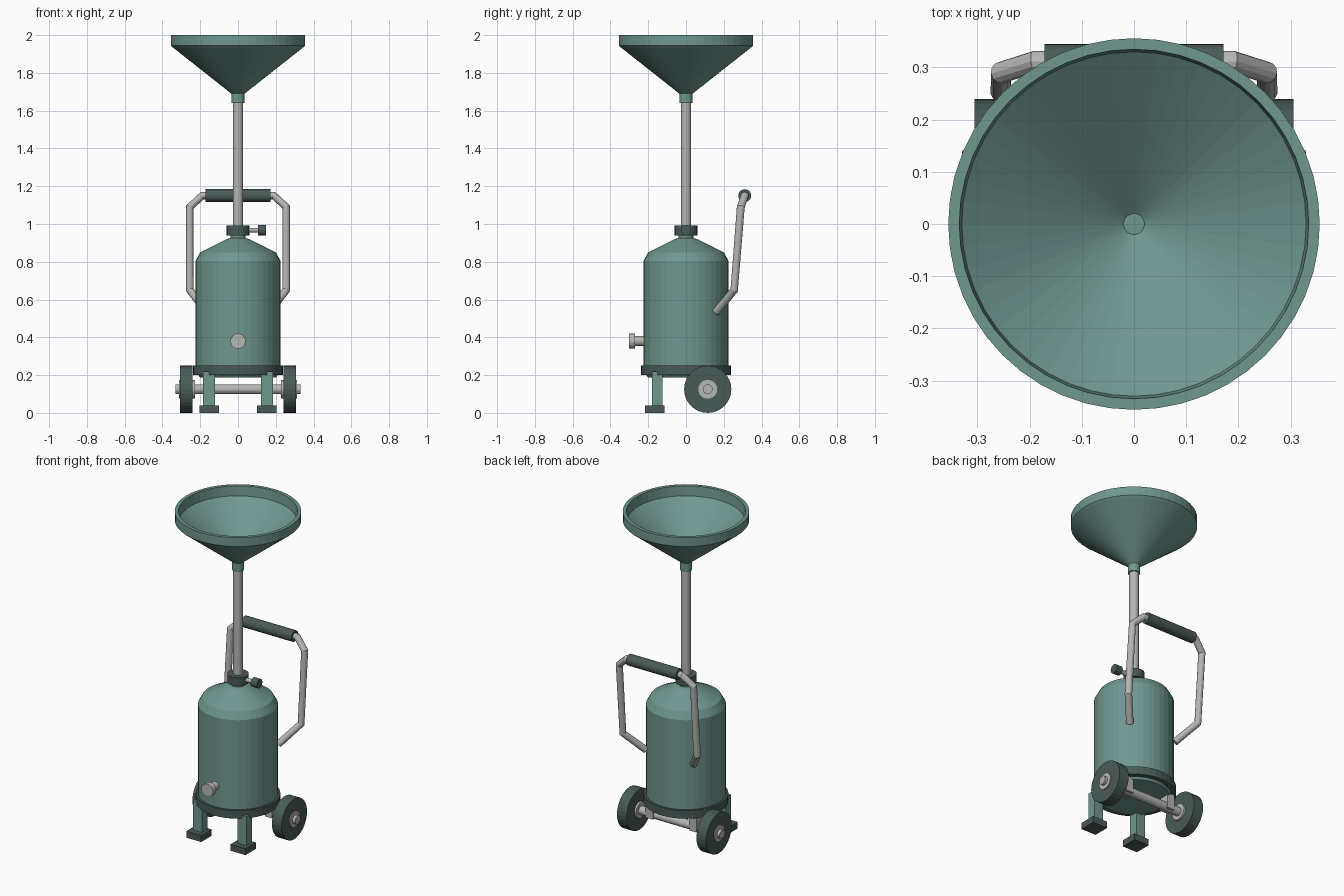
import bpy, bmesh, math
from mathutils import Vector, Matrix

cube = bpy.data.objects.get("Cube")
if cube:
    bpy.data.objects.remove(cube, do_unlink=True)


def make_material(name, rgb):
    m = bpy.data.materials.new(name)
    m.use_nodes = True
    m.diffuse_color = (*rgb, 1)
    m.node_tree.nodes["Principled BSDF"].inputs["Base Color"].default_value = (*rgb, 1)
    return m


TEAL = make_material("teal paint", (0.16, 0.31, 0.28))
DARK = make_material("dark rubber", (0.067, 0.105, 0.096))
STEEL = make_material("light steel", (0.47, 0.48, 0.46))


def finish(name, bm, mat):
    bmesh.ops.recalc_face_normals(bm, faces=bm.faces)
    me = bpy.data.meshes.new(name)
    bm.to_mesh(me)
    bm.free()
    me.materials.append(mat)
    ob = bpy.data.objects.new(name, me)
    bpy.context.collection.objects.link(ob)
    return ob


def lathe(name, profile, mat, sides=40):
    """Revolve (radius, z) points round the z axis, capping both ends."""
    bm = bmesh.new()
    rings = []
    for r, z in profile:
        rings.append([bm.verts.new((r * math.cos(a), r * math.sin(a), z))
                      for a in (math.tau * i / sides for i in range(sides))])
    for low, high in zip(rings, rings[1:]):
        for i in range(sides):
            j = (i + 1) % sides
            bm.faces.new((low[i], low[j], high[j], high[i]))
    bm.faces.new(rings[0])
    bm.faces.new(rings[-1])
    return finish(name, bm, mat)


def rod(name, start, end, radius, mat, sides=24):
    start, end = Vector(start), Vector(end)
    axis = end - start
    turn = axis.to_track_quat('Z', 'Y').to_matrix().to_4x4()
    bm = bmesh.new()
    bmesh.ops.create_cone(bm, cap_ends=True, segments=sides, radius1=radius,
                          radius2=radius, depth=axis.length,
                          matrix=Matrix.Translation((start + end) / 2) @ turn)
    return finish(name, bm, mat)


def box(name, centre, size, mat):
    bm = bmesh.new()
    bmesh.ops.create_cube(bm, size=1, matrix=Matrix.Translation(centre) @ Matrix.Diagonal((*size, 1)))
    return finish(name, bm, mat)


def tube(name, points, radius, mat):
    cu = bpy.data.curves.new(name, 'CURVE')
    cu.dimensions = '3D'
    cu.bevel_depth = radius
    cu.bevel_resolution = 4
    cu.use_fill_caps = True
    sp = cu.splines.new('POLY')
    sp.points.add(len(points) - 1)
    for p, co in zip(sp.points, points):
        p.co = (*co, 1)
    sp.use_smooth = False
    cu.materials.append(mat)
    ob = bpy.data.objects.new(name, cu)
    bpy.context.collection.objects.link(ob)


# Tank with sloping shoulder and base ring
lathe("tank", [(0.2, 0.187), (0.225, 0.22), (0.225, 0.805), (0.2, 0.85),
               (0.06, 0.92), (0.04, 0.925), (0.04, 0.95)], TEAL)
lathe("base_ring", [(0.225, 0.2), (0.238, 0.2), (0.238, 0.25), (0.225, 0.25)], DARK)

# Column, clamp collar and clamp screw
lathe("column", [(0.027, 0.93), (0.027, 1.66)], STEEL, 24)
lathe("clamp_collar", [(0.06, 0.94), (0.06, 0.992)], DARK, 24)
rod("clamp_screw", (0.05, 0, 0.967), (0.115, 0, 0.967), 0.013, STEEL, 16)
rod("clamp_knob", (0.106, 0, 0.967), (0.148, 0, 0.967), 0.028, DARK, 16)

# Funnel: outside from neck to rim, then back down the inside
lathe("funnel", [(0.035, 1.64), (0.035, 1.69), (0.345, 1.935), (0.356, 1.945),
                 (0.356, 2), (0.335, 2), (0.33, 1.94), (0.02, 1.705)], TEAL, 48)

# Drain valve on the front
rod("valve_stem", (0, -0.21, 0.38), (0, -0.275, 0.38), 0.027, STEEL)
rod("valve_knob", (0, -0.27, 0.38), (0, -0.302, 0.38), 0.04, STEEL)

# Handle and grip
side = [(0.165, 0.16, 0.535), (0.255, 0.255, 0.65), (0.255, 0.29, 1.09), (0.19, 0.311, 1.15)]
tube("handle", side + [(-x, y, z) for x, y, z in reversed(side)], 0.021, STEEL)
rod("handle_grip", (-0.172, 0.311, 1.15), (0.172, 0.311, 1.15), 0.034, DARK)

# Axle, wheels, brackets and front legs
rod("axle", (-0.33, 0.115, 0.125), (0.33, 0.115, 0.125), 0.026, STEEL)
for s, label in ((1, "left"), (-1, "right")):
    rod(label + "_wheel", (s * 0.24, 0.115, 0.125), (s * 0.306, 0.115, 0.125), 0.125, DARK, 32)
    rod(label + "_hub", (s * 0.228, 0.115, 0.125), (s * 0.312, 0.115, 0.125), 0.05, STEEL)
    box(label + "_axle_bracket", (s * 0.15, 0.115, 0.155), (0.05, 0.06, 0.1), STEEL)
    box(label + "_front_leg", (s * 0.153, -0.153, 0.125), (0.062, 0.056, 0.19), TEAL)
    box(label + "_front_foot", (s * 0.152, -0.166, 0.02), (0.102, 0.102, 0.04), DARK)
